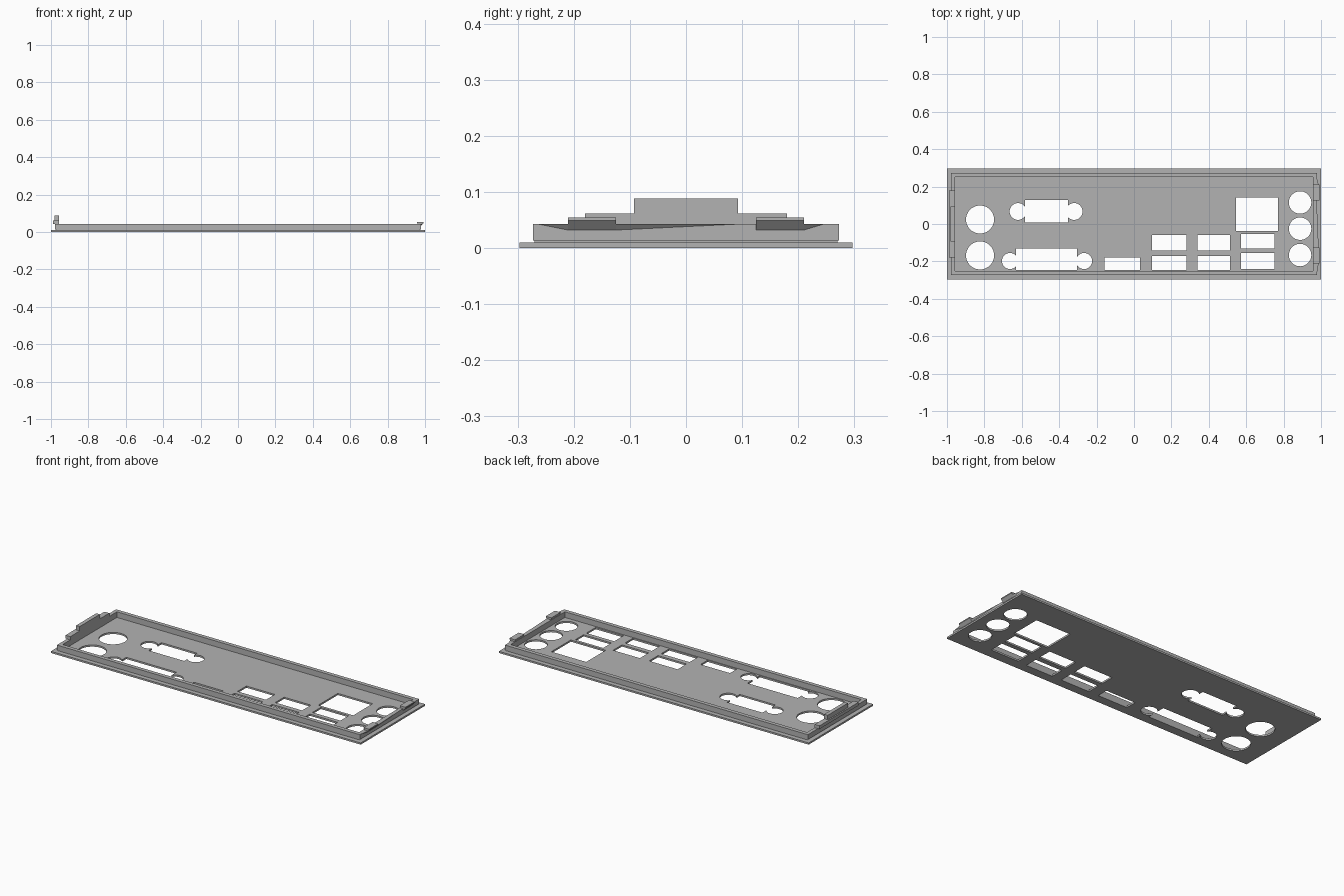
import bpy, bmesh

old = bpy.data.objects.get("Cube")
if old:
    bpy.data.objects.remove(old, do_unlink=True)

steel = bpy.data.materials.new("brushed_steel_grey")
steel.use_nodes = True
GREY = (0.45, 0.45, 0.45, 1)
steel.diffuse_color = GREY
steel.node_tree.nodes["Principled BSDF"].inputs["Base Color"].default_value = GREY


def finish(name, bm):
    bmesh.ops.recalc_face_normals(bm, faces=bm.faces)
    me = bpy.data.meshes.new(name)
    bm.to_mesh(me)
    bm.free()
    me.materials.append(steel)
    ob = bpy.data.objects.new(name, me)
    bpy.context.scene.collection.objects.link(ob)
    return ob


def hull(name, points):
    bm = bmesh.new()
    for p in points:
        bm.verts.new(p)
    bmesh.ops.convex_hull(bm, input=bm.verts)
    bmesh.ops.dissolve_limit(bm, angle_limit=0.01, verts=bm.verts, edges=bm.edges)
    return finish(name, bm)


def box(name, x0, x1, y0, y1, z0, z1):
    return hull(name, [(x, y, z) for x in (x0, x1) for y in (y0, y1) for z in (z0, z1)])


def disc(name, x, y, r):
    bm = bmesh.new()
    bmesh.ops.create_cone(bm, cap_ends=True, segments=40, radius1=r, radius2=r, depth=0.1)
    bmesh.ops.translate(bm, verts=bm.verts, vec=(x, y, 0))
    return finish(name, bm)


def cut(target, cutter):
    mod = target.modifiers.new("opening", 'BOOLEAN')
    mod.operation = 'DIFFERENCE'
    mod.solver = 'EXACT'
    mod.object = cutter
    with bpy.context.temp_override(object=target, active_object=target):
        bpy.ops.object.modifier_apply(modifier=mod.name)
    bpy.data.objects.remove(cutter, do_unlink=True)


def frame(name, x, y, inner_x, inner_y, z0, z1):
    # Rectangular ring with mitred corners
    bm = bmesh.new()
    loops = []
    for a, b, z in ((x, y, z0), (x, y, z1), (inner_x, inner_y, z1), (inner_x, inner_y, z0)):
        loops.append([bm.verts.new((sx * a, sy * b, z))
                      for sx, sy in ((-1, -1), (1, -1), (1, 1), (-1, 1))])
    for i in range(4):
        p, q = loops[i], loops[(i + 1) % 4]
        for k in range(4):
            n = (k + 1) % 4
            bm.faces.new((p[k], p[n], q[n], q[k]))
    return finish(name, bm)


# Face plate and its openings
plate = box("face_plate", -1, 1, -0.297, 0.297, 0, 0.01)

rectangles = [
    (-0.583, -0.353, 0.008, 0.127),
    (-0.63, -0.305, -0.245, -0.13),
    (-0.158, 0.032, -0.245, -0.18),
    (0.545, 0.77, -0.037, 0.142),
    (0.572, 0.752, -0.13, -0.053),
    (0.572, 0.752, -0.24, -0.155),
]
for x0, x1 in ((0.096, 0.28), (0.34, 0.513)):
    rectangles += [(x0, x1, -0.142, -0.06), (x0, x1, -0.245, -0.17)]
for x0, x1, y0, y1 in rectangles:
    cut(plate, box("cutter", x0, x1, y0, y1, -0.05, 0.05))

circles = [(-0.823, y, 0.075) for y in (0.024, -0.168)]
circles += [(0.888, y, 0.06) for y in (0.115, -0.025, -0.166)]
circles += [(x, 0.067, 0.045) for x in (-0.62, -0.32)]
circles += [(x, -0.198, 0.043) for x in (-0.663, -0.267)]
for x, y, r in circles:
    cut(plate, disc("cutter", x, y, r))

# Raised rim with a fine shadow groove at its foot
frame("rim_foot", 0.973, 0.27, 0.957, 0.25, 0.01, 0.014)
frame("rim_wall", 0.978, 0.273, 0.957, 0.25, 0.014, 0.043)

# Stepped spring tab on the right end
box("spring_tab_base", -0.988, -0.957, -0.18, 0.18, 0.043, 0.062)
box("spring_tab_top", -0.98, -0.957, -0.093, 0.093, 0.062, 0.088)

# Pair of hooked clips on the left end
for label, y0, y1, tail0, tail1 in (("front", -0.21, -0.125, -0.27, 0.12),
                                    ("back", 0.125, 0.21, 0.125, 0.25)):
    box(label + "_clip_lip", 0.957, 0.993, y0, y1, 0.049, 0.055)
    hull(label + "_clip_hook",
         [(x, y, z) for y in (y0, y1)
          for x, z in ((0.96, 0.043), (0.977, 0.031), (0.993, 0.049), (0.96, 0.049))])
    hull(label + "_clip_bend",
         [(0.977, y0, 0.031), (0.977, y1, 0.031), (0.987, y0, 0.043), (0.987, y1, 0.043),
          (0.977, tail0, 0.043), (0.977, tail1, 0.043)])
